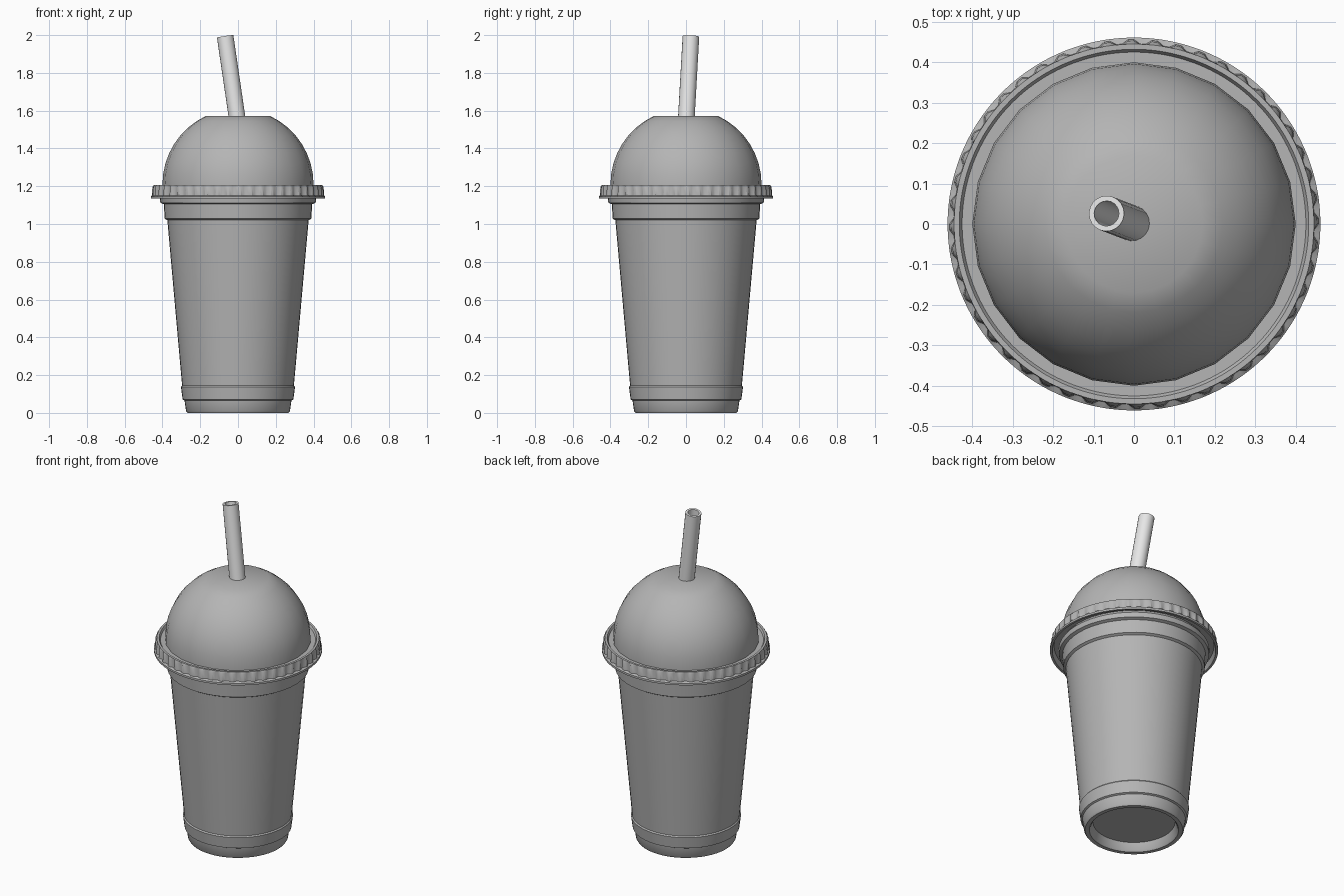
import bpy, bmesh, math
from mathutils import Vector

if "Cube" in bpy.data.objects:
    bpy.data.objects.remove(bpy.data.objects["Cube"])


def material(name, v):
    m = bpy.data.materials.new(name)
    m.diffuse_color = (v, v, v, 1)
    m.use_nodes = True
    m.node_tree.nodes["Principled BSDF"].inputs["Base Color"].default_value = m.diffuse_color
    return m


GREY = material("cup grey", 0.46)
WHITE = material("straw white", 0.8)


def lathe(name, profile, sides, mat, closed=False, ribs=(), rib_depth=0.0, angle=35):
    """Spin an (r, z) profile round z; rows listed in ribs get alternating radii."""
    bm = bmesh.new()
    rings = []
    for row, (r, z) in enumerate(profile):
        if r == 0:
            rings.append([bm.verts.new((0, 0, z))] * sides)
            continue
        ring = []
        for i in range(sides):
            a = 2 * math.pi * i / sides
            rr = r - rib_depth if row in ribs and i % 4 >= 2 else r
            ring.append(bm.verts.new((rr * math.cos(a), rr * math.sin(a), z)))
        rings.append(ring)
    pairs = list(zip(rings, rings[1:]))
    if closed:
        pairs.append((rings[-1], rings[0]))
    for lo, hi in pairs:
        for i in range(sides):
            j = (i + 1) % sides
            quad = list(dict.fromkeys((lo[i], lo[j], hi[j], hi[i])))
            bm.faces.new(quad)
    bmesh.ops.recalc_face_normals(bm, faces=bm.faces)
    me = bpy.data.meshes.new(name)
    bm.to_mesh(me)
    bm.free()
    me.materials.append(mat)
    ob = bpy.data.objects.new(name, me)
    bpy.context.collection.objects.link(ob)
    bpy.ops.object.select_all(action='DESELECT')
    ob.select_set(True)
    bpy.context.view_layer.objects.active = ob
    bpy.ops.object.shade_smooth_by_angle(angle=math.radians(angle))
    return ob


# Cup: recessed base, stepped foot, tapered wall, stepped collar
lathe("cup", [
    (0, 0.05), (0.225, 0.05), (0.237, 0.01), (0.245, 0.0), (0.268, 0.0),
    (0.275, 0.01), (0.283, 0.065), (0.293, 0.07), (0.302, 0.138), (0.296, 0.145),
    (0.374, 1.02), (0.388, 1.028), (0.393, 1.105), (0.411, 1.112), (0.414, 1.14),
    (0.40, 1.16), (0, 1.16)], 48, GREY)

# Lid rim: flat shelf with a ribbed outer band and thin lip
lathe("lid_rim", [
    (0.385, 1.195), (0.425, 1.195), (0.432, 1.207), (0.445, 1.207),
    (0.453, 1.196), (0.456, 1.152), (0.461, 1.146), (0.461, 1.134),
    (0.448, 1.134), (0.438, 1.165), (0.385, 1.165)],
    192, GREY, closed=True, ribs=(4, 5), rib_depth=0.01)

# Dome lid: part of a sphere with a flat top
R, CZ = 0.40, 1.21
dome = [(R, 1.18)]
top = math.acos(0.17 / R)
for k in range(9):
    t = top * k / 8
    dome.append((R * math.cos(t), CZ + R * math.sin(t)))
dome.append((0, dome[-1][1]))
lathe("dome_lid", dome, 24, GREY, angle=50)

# Straw: leaning hollow tube
base, tip = Vector((0.0, 0.0, 1.53)), Vector((-0.068, 0.026, 1.993))
length = (tip - base).length
straw = lathe("straw", [
    (0.044, 0), (0.044, length), (0.031, length), (0.031, 0)],
    20, WHITE, closed=True)
straw.location = base
straw.rotation_euler = (tip - base).to_track_quat('Z', 'Y').to_euler()
